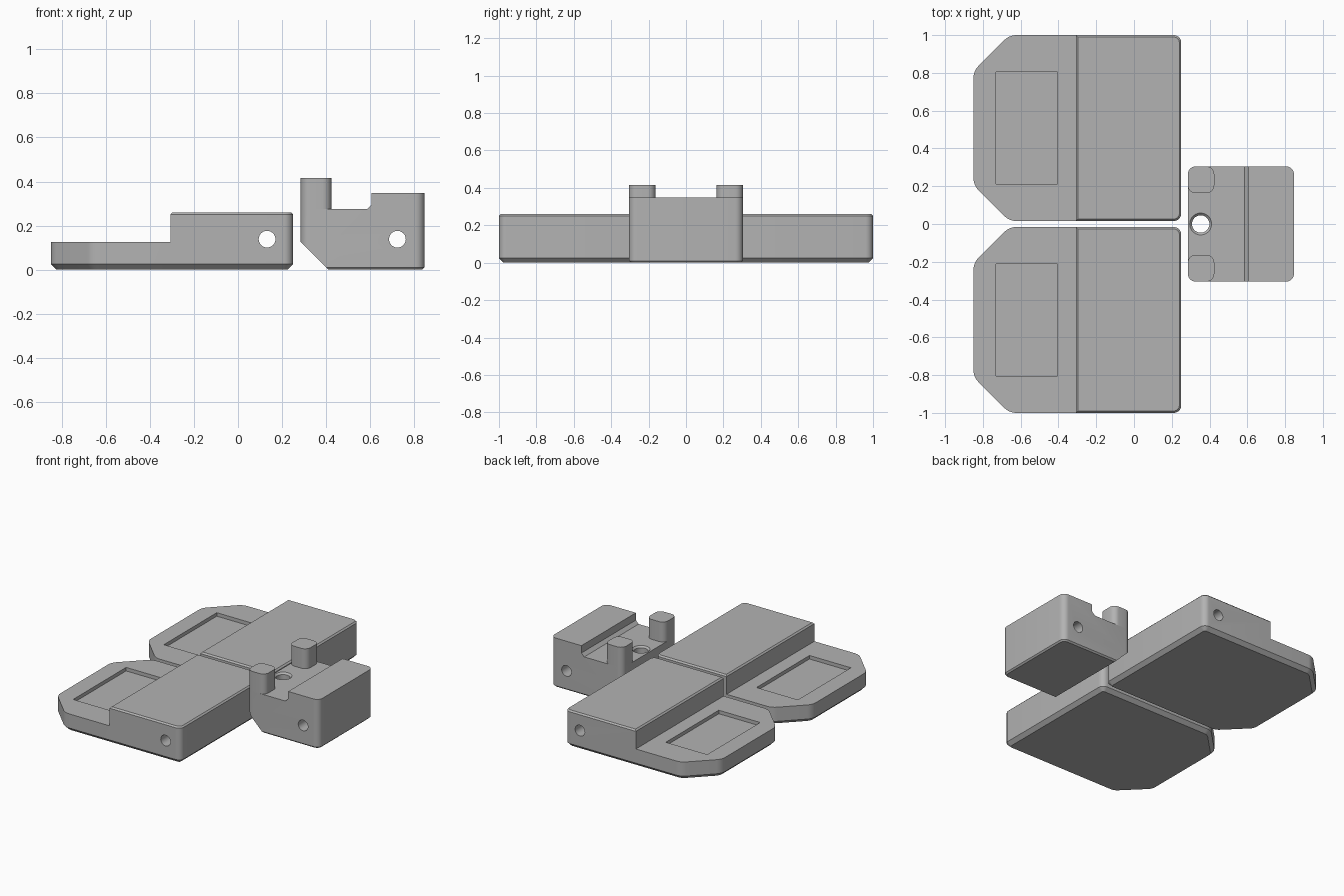
import bpy, bmesh, math
from mathutils import Vector, Matrix

if "Cube" in bpy.data.objects:
    bpy.data.objects.remove(bpy.data.objects["Cube"])

grey = bpy.data.materials.new("plain grey")
grey.diffuse_color = (0.45, 0.45, 0.45, 1)
grey.use_nodes = True
grey.node_tree.nodes["Principled BSDF"].inputs["Base Color"].default_value = grey.diffuse_color


def rounded(corners, inset=0.0, steps=8):
    """Counter-clockwise outline; corners are (x, y, radius). Arc centres stay fixed when inset."""
    pts = []
    n = len(corners)
    for i, (x, y, r) in enumerate(corners):
        p = Vector((x, y))
        a = (p - Vector(corners[i - 1][:2])).normalized()
        b = (Vector(corners[(i + 1) % n][:2]) - p).normalized()
        na, nb = Vector((a.y, -a.x)), Vector((b.y, -b.x))
        c = p - (na + nb) * (r / (1 + na.dot(nb)))
        start = math.atan2(na.y, na.x)
        turn = math.atan2(a.x * b.y - a.y * b.x, a.dot(b))
        for k in range(steps + 1):
            t = start + turn * k / steps
            pts.append((c.x + (r - inset) * math.cos(t), c.y + (r - inset) * math.sin(t)))
    return pts


def circle(r, n=40):
    return [(r * math.cos(2 * math.pi * i / n), r * math.sin(2 * math.pi * i / n)) for i in range(n)]


def loft(name, layers, matrix=None):
    """Solid through stacked outlines given as (outline, height)."""
    bm = bmesh.new()
    rings = [[bm.verts.new((x, y, z)) for x, y in pts] for pts, z in layers]
    bm.faces.new(rings[0][::-1])
    bm.faces.new(rings[-1])
    n = len(rings[0])
    for lo, hi in zip(rings, rings[1:]):
        for i in range(n):
            j = (i + 1) % n
            bm.faces.new((lo[i], lo[j], hi[j], hi[i]))
    if matrix:
        bm.transform(matrix)
    bmesh.ops.recalc_face_normals(bm, faces=bm.faces)
    me = bpy.data.meshes.new(name)
    bm.to_mesh(me)
    bm.free()
    ob = bpy.data.objects.new(name, me)
    bpy.context.collection.objects.link(ob)
    me.materials.append(grey)
    return ob


def along_y(name, profile, x=0, z=0, half=1.5):
    """Cutter with an xz profile running along y."""
    m = Matrix.Translation((x, 0, z)) @ Matrix.Rotation(math.pi / 2, 4, 'X')
    return loft(name, [(profile, -half), (profile, half)], m)


def box_outline(x0, x1, y0, y1):
    return [(x0, y0), (x1, y0), (x1, y1), (x0, y1)]


def cut(ob, cutters):
    bpy.context.view_layer.objects.active = ob
    for c in cutters:
        m = ob.modifiers.new("cut", 'BOOLEAN')
        m.operation, m.solver, m.object = 'DIFFERENCE', 'EXACT', c
        bpy.ops.object.modifier_apply(modifier=m.name)
        bpy.data.objects.remove(c)


def smooth(ob):
    bpy.ops.object.select_all(action='DESELECT')
    ob.select_set(True)
    bpy.context.view_layer.objects.active = ob
    bpy.ops.object.shade_smooth_by_angle(angle=math.radians(25))


# Two stepped plates with clipped corners
for name, s in (("back_plate", 1), ("front_plate", -1)):
    y0, y1 = (0.016, 1.0) if s > 0 else (-1.0, -0.016)
    c = 0.19
    corners = [(-0.85 + c, y0, 0.09), (0.25, y0, 0.04), (0.25, y1, 0.04),
               (-0.85 + c, y1, 0.09), (-0.85, y1 - c, 0.09), (-0.85, y0 + c, 0.09)]
    full = rounded(corners)
    plate = loft(name, [(rounded(corners, 0.025), 0), (full, 0.025), (full, 0.25),
                        (rounded(corners, 0.01), 0.26)])
    # lowered shelf, shallow pocket and cross hole
    step = along_y("step_cutter", [(-1, 0.125), (-0.307, 0.125), (-0.307, 0.25),
                                   (-0.297, 0.26), (-0.297, 0.4), (-1, 0.4)])
    mid = (y0 + y1) / 2
    pocket_shape = box_outline(-0.73, -0.405, mid - 0.297, mid + 0.297)
    pocket = loft("pocket_cutter", [(pocket_shape, 0.1), (pocket_shape, 0.2)])
    cut(plate, [step, pocket, along_y("hole_cutter", circle(0.038), 0.132, 0.138)])
    smooth(plate)

# Clamp block with cut-away floor and slanted lower edge
h = 0.305
corners = [(0.285, -h, 0.042), (0.847, -h, 0.042), (0.847, h, 0.042), (0.285, h, 0.042)]
full = rounded(corners)
block = loft("clamp_block", [(rounded(corners, 0.01), 0), (full, 0.01), (full, 0.348)])
floor = along_y("floor_cutter", [(0.1, 0.274), (0.585, 0.274), (0.607, 0.296),
                                 (0.607, 0.6), (0.1, 0.6)])
slant = along_y("slant_cutter", [(0.2, 0.21), (0.2, -0.1), (0.51, -0.1)])
bolt = loft("bolt_cutter", [(circle(0.046), -0.1), (circle(0.046), 0.262),
                            (circle(0.058), 0.274), (circle(0.058), 0.4)],
            Matrix.Translation((0.353, 0, 0)))
cut(block, [floor, slant, bolt, along_y("hole_cutter", circle(0.038), 0.724, 0.138)])
smooth(block)

# Two upright posts on the block
for name, y0, y1 in (("back_post", h - 0.142, h), ("front_post", -h, -h + 0.142)):
    shape = rounded([(0.285, y0, 0.042), (0.425, y0, 0.042), (0.425, y1, 0.042), (0.285, y1, 0.042)])
    smooth(loft(name, [(shape, 0.274), (shape, 0.415)]))
